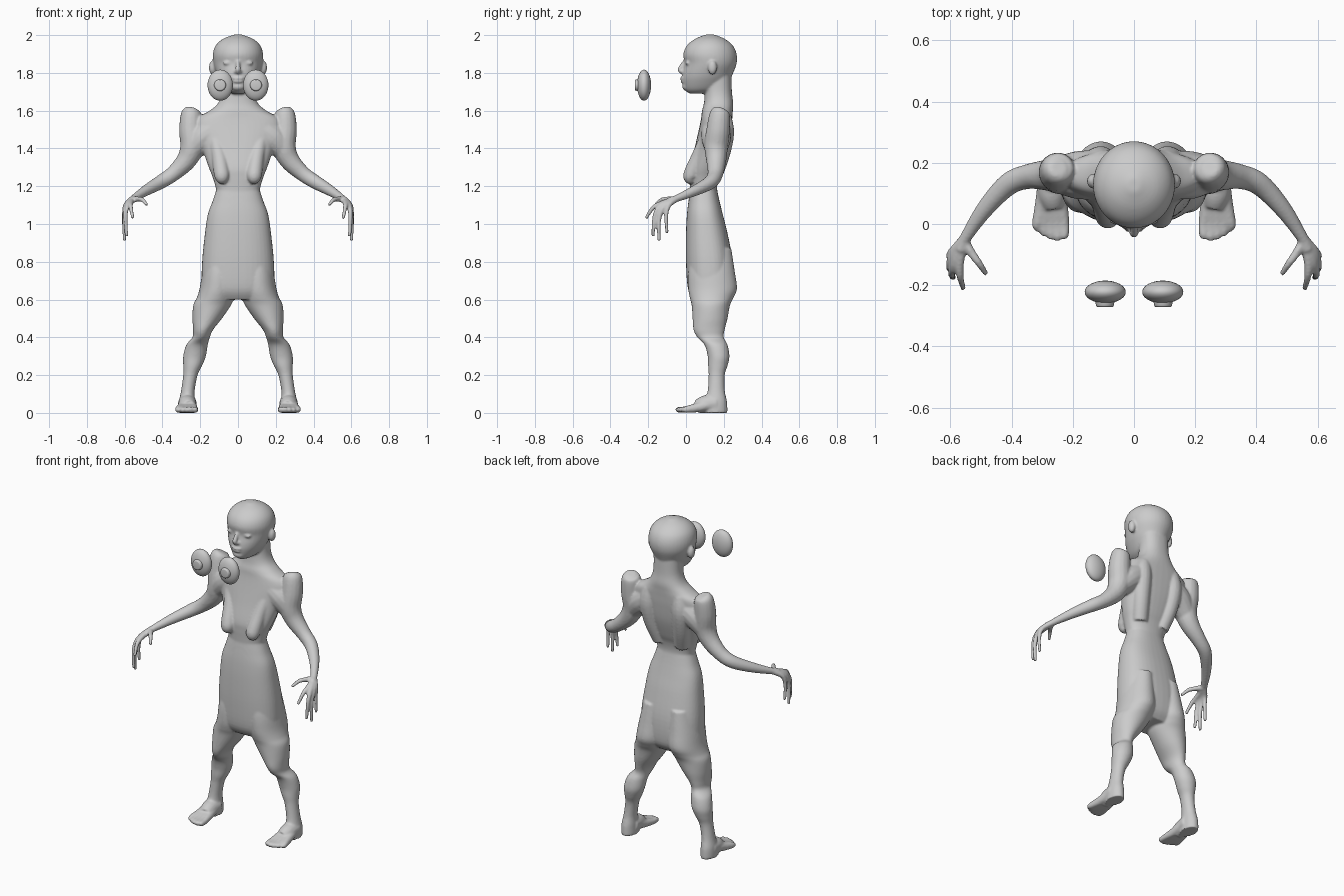
import bpy, bmesh, math
from mathutils import Vector, Matrix

bm = bmesh.new()


def spline(rows, steps=5):
    """Catmull-Rom interpolation through rows of numbers."""
    out = []
    for i in range(len(rows) - 1):
        a, b, c, d = (rows[max(0, min(len(rows) - 1, i + k))] for k in (-1, 0, 1, 2))
        for s in range(steps):
            t = s / steps
            out.append([0.5 * (2 * q + (r - p) * t + (2 * p - 5 * q + 4 * r - w) * t * t
                               + (3 * q - p - 3 * r + w) * t ** 3)
                        for p, q, r, w in zip(a, b, c, d)])
    return out + [list(rows[-1])]


def skin(rings):
    """Bridge rings of points into a closed shell resting on or above z = 0."""
    vs = [[bm.verts.new((p.x, p.y, max(p.z, 0))) for p in r] for r in rings]
    n = len(vs[0])
    for a, b in zip(vs, vs[1:]):
        for i in range(n):
            bm.faces.new((a[i], a[(i + 1) % n], b[(i + 1) % n], b[i]))
    bm.faces.new(vs[0][::-1])
    bm.faces.new(vs[-1])


def loft(rows, side=1, power=2.0, n=40):
    """Stack of level sections: (z, centre x, half width, front y, back y)."""
    rings = []
    for z, cx, w, y0, y1 in spline(rows):
        ring = []
        for i in range(n):
            a = 2 * math.pi * i / n
            c, s = math.cos(a), math.sin(a)
            c, s = (math.copysign(abs(k) ** (2 / power), k) for k in (c, s))
            ring.append(Vector((side * (cx + w * c), (y0 + y1) / 2 + (y1 - y0) / 2 * s, z)))
        rings.append(ring)
    skin(rings)


def tube(rows, side=1, n=16):
    """Round limb through (x, y, z, radius)."""
    pts = spline(rows)
    pos = [Vector((side * p[0], p[1], p[2])) for p in pts]
    u, rings = Vector((0.3, 0.5, 0.8)), []
    for i, p in enumerate(pos):
        t = (pos[min(i + 1, len(pos) - 1)] - pos[max(i - 1, 0)]).normalized()
        u = (u - t * u.dot(t)).normalized()
        v = t.cross(u)
        rings.append([p + (u * math.cos(a) + v * math.sin(a)) * pts[i][3]
                      for a in (2 * math.pi * k / n for k in range(n))])
    skin(rings)


def ball(mesh, centre, radii, side=1, seg=24):
    m = Matrix.Translation((side * centre[0], centre[1], centre[2])) @ Matrix.Diagonal((*radii, 1))
    bmesh.ops.create_uvsphere(mesh, u_segments=seg, v_segments=seg // 2, radius=1, matrix=m)


def finish(mesh, name):
    bmesh.ops.recalc_face_normals(mesh, faces=mesh.faces)
    me = bpy.data.meshes.new(name)
    mesh.to_mesh(me)
    mesh.free()
    for p in me.polygons:
        p.use_smooth = True
    ob = bpy.data.objects.new(name, me)
    bpy.context.collection.objects.link(ob)
    return ob


# Head
loft([(1.69, 0, .03, .02, .12), (1.712, 0, .065, -.008, .19), (1.76, 0, .097, -.02, .23),
      (1.80, 0, .115, -.018, .25), (1.85, 0, .13, -.008, .268), (1.90, 0, .133, -.014, .268),
      (1.945, 0, .118, .005, .248), (1.98, 0, .08, .048, .205), (2.003, 0, .02, .105, .15)])
# Torso and neck
loft([(1.10, 0, .13, .012, .178), (1.16, 0, .115, .02, .168), (1.20, 0, .12, .02, .165),
      (1.25, 0, .135, .018, .175), (1.30, 0, .155, .02, .195), (1.40, 0, .19, .045, .225),
      (1.50, 0, .23, .068, .24), (1.56, 0, .215, .08, .245), (1.60, 0, .15, .085, .248),
      (1.64, 0, .105, .095, .25), (1.70, 0, .085, .10, .243), (1.80, 0, .085, .10, .24)], power=2.3)
# Hips
loft([(1.18, 0, .115, .022, .165), (1.12, 0, .135, .013, .178), (1.05, 0, .16, .005, .195),
      (.95, 0, .175, 0, .22), (.80, 0, .19, 0, .247), (.66, 0, .19, .01, .245),
      (.60, 0, .16, .04, .21)], power=2.4)
# Nose and lips
tube([(0, .004, 1.875, .009), (0, -.018, 1.845, .011), (0, -.031, 1.818, .014), (0, -.02, 1.80, .011)])
ball(bm, (0, -.016, 1.772), (.034, .015, .008))
ball(bm, (0, -.016, 1.755), (.029, .014, .008))
ball(bm, (0, 0, 1.728), (.035, .02, .022))

for s in (1, -1):
    # Facial features
    ball(bm, (.053, .009, 1.852), (.027, .013, .011), s)
    tube([(.015, .002, 1.878, .01), (.05, .008, 1.883, .011), (.085, .033, 1.876, .01)], s)
    ball(bm, (.014, -.016, 1.806), (.01, .013, .009), s)
    ball(bm, (.134, .14, 1.828), (.02, .024, .038), s)
    # Chest and back muscles
    tube([(.12, .11, 1.45, .04), (.10, .07, 1.36, .04), (.088, .035, 1.28, .042),
          (.085, .024, 1.245, .038), (.085, .035, 1.22, .02)], s)
    tube([(.10, .19, 1.57, .05), (.11, .20, 1.48, .055), (.10, .18, 1.36, .05),
          (.075, .14, 1.24, .045)], s)
    # Shoulder and arm
    tube([(.245, .185, 1.612, .025), (.248, .18, 1.59, .052), (.25, .17, 1.5, .062),
          (.243, .16, 1.41, .063), (.275, .16, 1.335, .053), (.345, .155, 1.265, .041),
          (.41, .13, 1.222, .037), (.486, .05, 1.178, .029), (.553, -.05, 1.135, .019),
          (.565, -.085, 1.125, .02)], s)
    tube([(.12, .16, 1.5, .08), (.19, .16, 1.45, .078), (.25, .16, 1.38, .055)], s)
    # Fingers, each running from the wrist so that together they form the palm
    for path in ([(.558, -.06, 1.13, .017), (.57, -.13, 1.108, .015), (.567, -.175, 1.085, .012), (.557, -.212, 1.03, .009)],
                 [(.56, -.06, 1.13, .017), (.587, -.13, 1.10, .015), (.595, -.165, 1.045, .012), (.59, -.175, .935, .009)],
                 [(.56, -.058, 1.13, .017), (.595, -.113, 1.095, .015), (.602, -.142, 1.03, .012), (.602, -.142, .91, .009)],
                 [(.56, -.055, 1.13, .017), (.595, -.092, 1.098, .014), (.604, -.105, 1.04, .011), (.603, -.1, .95, .009)],
                 [(.553, -.06, 1.13, .017), (.527, -.1, 1.132, .014), (.505, -.13, 1.127, .012), (.482, -.165, 1.10, .009)]):
        tube(path, s, 12)
    # Leg from buttock to heel
    loft([(.87, .09, .07, .03, .24), (.75, .10, .088, .012, .258), (.66, .108, .095, .012, .27),
          (.61, .12, .098, .02, .252), (.57, .137, .10, .03, .233), (.50, .163, .078, .035, .22),
          (.44, .185, .053, .04, .205), (.40, .195, .046, .06, .20), (.36, .217, .057, .098, .22),
          (.30, .23, .06, .115, .23), (.25, .24, .05, .117, .22), (.20, .252, .038, .12, .205),
          (.12, .265, .036, .115, .205), (.06, .27, .042, .10, .217), (.0, .27, .043, .09, .22)], s)
    # Foot and toes
    tube([(.268, .16, .05, .05), (.268, .10, .045, .047), (.262, .06, .03, .038)], s)
    for i in range(5):
        x, tip, r = .228 + .022 * i, (-.048, -.054, -.05, -.04, -.025)[i], .016 - .001 * i
        tube([(.25 + .009 * i, .13, .045, .03), (.24 + .015 * i, .06, .028, .025),
              (x, .0, .018, .018), (x, tip + .012, .016, r), (x, tip, .013, r * .6)], s, 12)

# Fuse everything into one smooth skin
body = finish(bm, "body")
rm = body.modifiers.new("fuse", 'REMESH')
rm.mode = 'VOXEL'
rm.voxel_size = 0.006
rm.use_smooth_shade = True
sm = body.modifiers.new("soften", 'SMOOTH')
sm.factor = 0.5
sm.iterations = 6

# Pair of floating filter pods with a round front cap
for s, label in ((1, "left"), (-1, "right")):
    pod = bmesh.new()
    ball(pod, (.094, -.222, 1.735), (.067, .037, .082), s, 40)
    finish(pod, label + "_filter_pod")
    cap = bmesh.new()
    bmesh.ops.create_cone(cap, cap_ends=True, segments=40, radius1=.034, radius2=.028, depth=.03,
                          matrix=Matrix.Translation((s * .095, -.256, 1.735)) @ Matrix.Rotation(math.pi / 2, 4, 'X'))
    ob = finish(cap, label + "_filter_cap")
    bv = ob.modifiers.new("round", 'BEVEL')
    bv.width = .005
    bv.segments = 3
